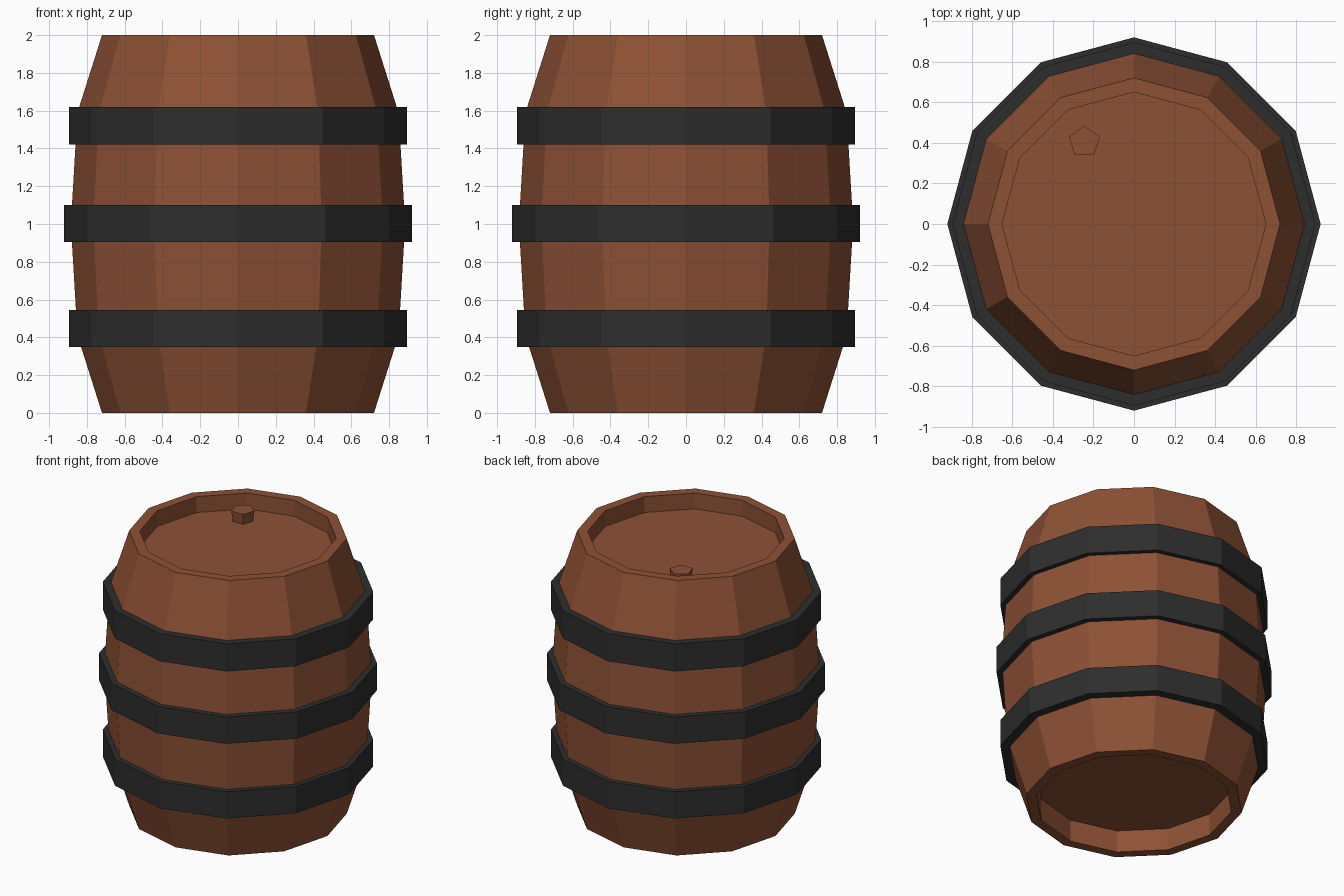
import bpy, bmesh
from math import cos, sin, pi

if "Cube" in bpy.data.objects:
    bpy.data.objects.remove(bpy.data.objects["Cube"])


def material(name, rgb):
    m = bpy.data.materials.new(name)
    m.diffuse_color = (*rgb, 1)
    m.use_nodes = True
    m.node_tree.nodes["Principled BSDF"].inputs["Base Color"].default_value = m.diffuse_color
    return m


def lathe(name, profile, sides, mat, start=0.0, centre=(0, 0), closed=False):
    """Spin (radius, z) points around z; caps the ends unless the profile is closed."""
    bm = bmesh.new()
    rings = []
    for r, z in profile:
        angles = [start + 2 * pi * i / sides for i in range(sides)]
        rings.append([bm.verts.new((centre[0] + r * cos(a), centre[1] + r * sin(a), z))
                      for a in angles])
    pairs = list(zip(rings, rings[1:]))
    if closed:
        pairs.append((rings[-1], rings[0]))
    for a, b in pairs:
        for i in range(sides):
            j = (i + 1) % sides
            bm.faces.new((a[i], a[j], b[j], b[i]))
    if not closed:
        bm.faces.new(rings[0][::-1])
        bm.faces.new(rings[-1])
    bmesh.ops.recalc_face_normals(bm, faces=bm.faces[:])
    mesh = bpy.data.meshes.new(name)
    bm.to_mesh(mesh)
    bm.free()
    mesh.materials.append(mat)
    obj = bpy.data.objects.new(name, mesh)
    bpy.context.collection.objects.link(obj)
    return obj


wood = material("wood", (0.27, 0.082, 0.036))
iron = material("iron", (0.027, 0.027, 0.027))

# Barrel body with recessed lid and recessed base
lathe("barrel_body", [(0.65, 0.16), (0.65, 0), (0.72, 0), (0.85, 0.41), (0.885, 1),
                      (0.85, 1.59), (0.72, 2), (0.65, 2), (0.65, 1.885)], 12, wood)

# Three iron hoops
for name, r, z0, z1 in (("lower_hoop", 0.895, 0.35, 0.545),
                        ("middle_hoop", 0.92, 0.905, 1.10),
                        ("upper_hoop", 0.895, 1.42, 1.62)):
    lathe(name, [(0.81, z0), (r, z0), (r, z1), (0.81, z1)], 12, iron, closed=True)

# Five-sided plug in the lid
lathe("plug", [(0.068, 1.87), (0.08, 1.963)], 5, wood, start=pi / 2, centre=(-0.245, 0.405))
